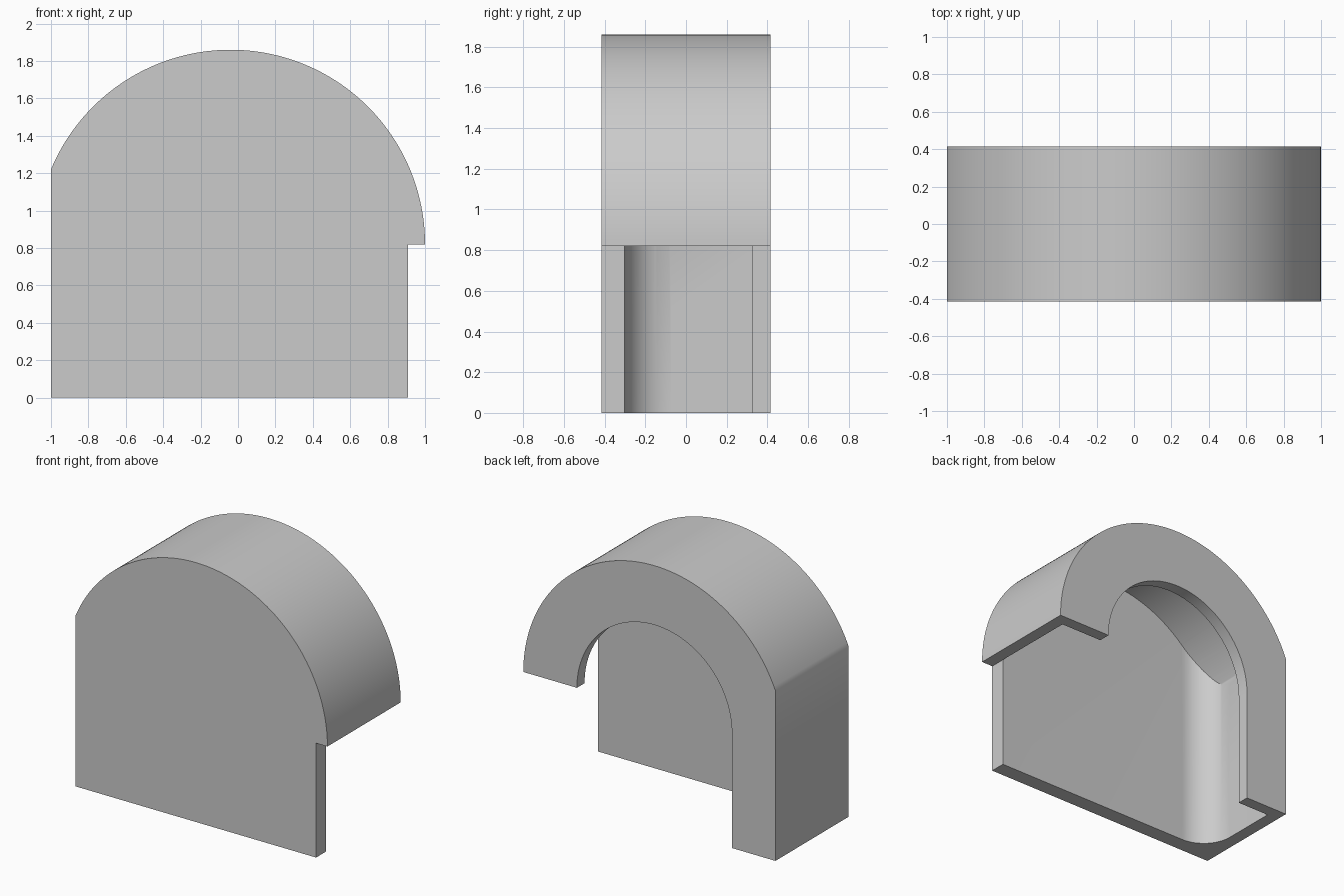
import bpy
import bmesh
from math import acos, cos, sin, pi
from mathutils import Vector

if "Cube" in bpy.data.objects:
    bpy.data.objects.remove(bpy.data.objects["Cube"], do_unlink=True)

CX, CZ = -0.04, 0.82          # centre shared by all the arcs
DEPTH = 0.415                 # half depth of the housing
FRONT_IN, BACK_IN = -0.302, 0.328
WALL_X = 0.91                 # inner side of the walls
FAR = 2.0


def arc(cx, cy, r, start, end, steps):
    """Points along a circular arc."""
    angles = [start + (end - start) * i / steps for i in range(steps + 1)]
    return [(cx + r * cos(a), cy + r * sin(a)) for a in angles]


def prism(name, points, low, high, axis):
    """Extrude a profile along y (points are x, z) or z (points are x, y)."""
    def place(p, d):
        return Vector((p[0], d, p[1])) if axis == "y" else Vector((p[0], p[1], d))

    bm = bmesh.new()
    base = bm.faces.new([bm.verts.new(place(p, low)) for p in points])
    top = bmesh.ops.extrude_face_region(bm, geom=[base])["geom"]
    shift = place((0, 0), high - low)
    bmesh.ops.translate(bm, vec=shift,
                        verts=[v for v in top if isinstance(v, bmesh.types.BMVert)])
    bmesh.ops.recalc_face_normals(bm, faces=bm.faces)
    mesh = bpy.data.meshes.new(name)
    bm.to_mesh(mesh)
    bm.free()
    obj = bpy.data.objects.new(name, mesh)
    bpy.context.collection.objects.link(obj)
    return obj


def combine(target, tool, operation):
    """Apply a boolean and remove the tool."""
    mod = target.modifiers.new(operation, "BOOLEAN")
    mod.operation = operation
    mod.solver = "EXACT"
    mod.object = tool
    bpy.context.view_layer.objects.active = target
    bpy.ops.object.modifier_apply(modifier=mod.name)
    bpy.data.objects.remove(tool, do_unlink=True)


def arch(radius, left):
    """Arch clipped at the left, open below and to the right under the arc."""
    start = acos(max(-1.0, (left - CX) / radius))
    return ([(left, -0.1)] + arc(CX, CZ, radius, start, 0, 72)
            + [(FAR, CZ), (FAR, -0.1)])


# Outer housing: round top, flat left side, notch under the right overhang
R_OUT = 1.04
outline = ([(-1, 0)] + arc(CX, CZ, R_OUT, acos((-1 - CX) / R_OUT), 0, 96)
           + [(WALL_X, CZ), (WALL_X, 0)])
housing = prism("arched_housing", outline, -DEPTH, DEPTH, "y")

# Cavity: arched ceiling crossed with a plan that has one rounded corner
FILLET = 0.23
plan = (arc(-WALL_X + FILLET, FRONT_IN + FILLET, FILLET, pi, 1.5 * pi, 20)
        + [(FAR + 1, FRONT_IN), (FAR + 1, BACK_IN), (-WALL_X, BACK_IN)])
cavity = prism("cavity_cutter", plan, -0.5, FAR + 1, "z")
combine(cavity, prism("ceiling_cutter", arch(WALL_X - CX, -WALL_X - 0.0),
                      -1, 1, "y"), "INTERSECT")
combine(housing, cavity, "DIFFERENCE")

# Arched opening through the back plate
R_OPEN = 0.615
combine(housing, prism("opening_cutter", arch(R_OPEN, CX - R_OPEN), 0, 1, "y"),
        "DIFFERENCE")

# Plain grey finish
grey = bpy.data.materials.new("light_grey")
grey.use_nodes = True
colour = (0.6, 0.6, 0.6, 1)
grey.diffuse_color = colour
grey.node_tree.nodes["Principled BSDF"].inputs["Base Color"].default_value = colour
housing.data.materials.clear()
housing.data.materials.append(grey)
for face in housing.data.polygons:
    face.material_index = 0

# Smooth curves, sharp edges
bpy.ops.object.select_all(action="DESELECT")
housing.select_set(True)
bpy.context.view_layer.objects.active = housing
bpy.ops.object.shade_smooth_by_angle()
